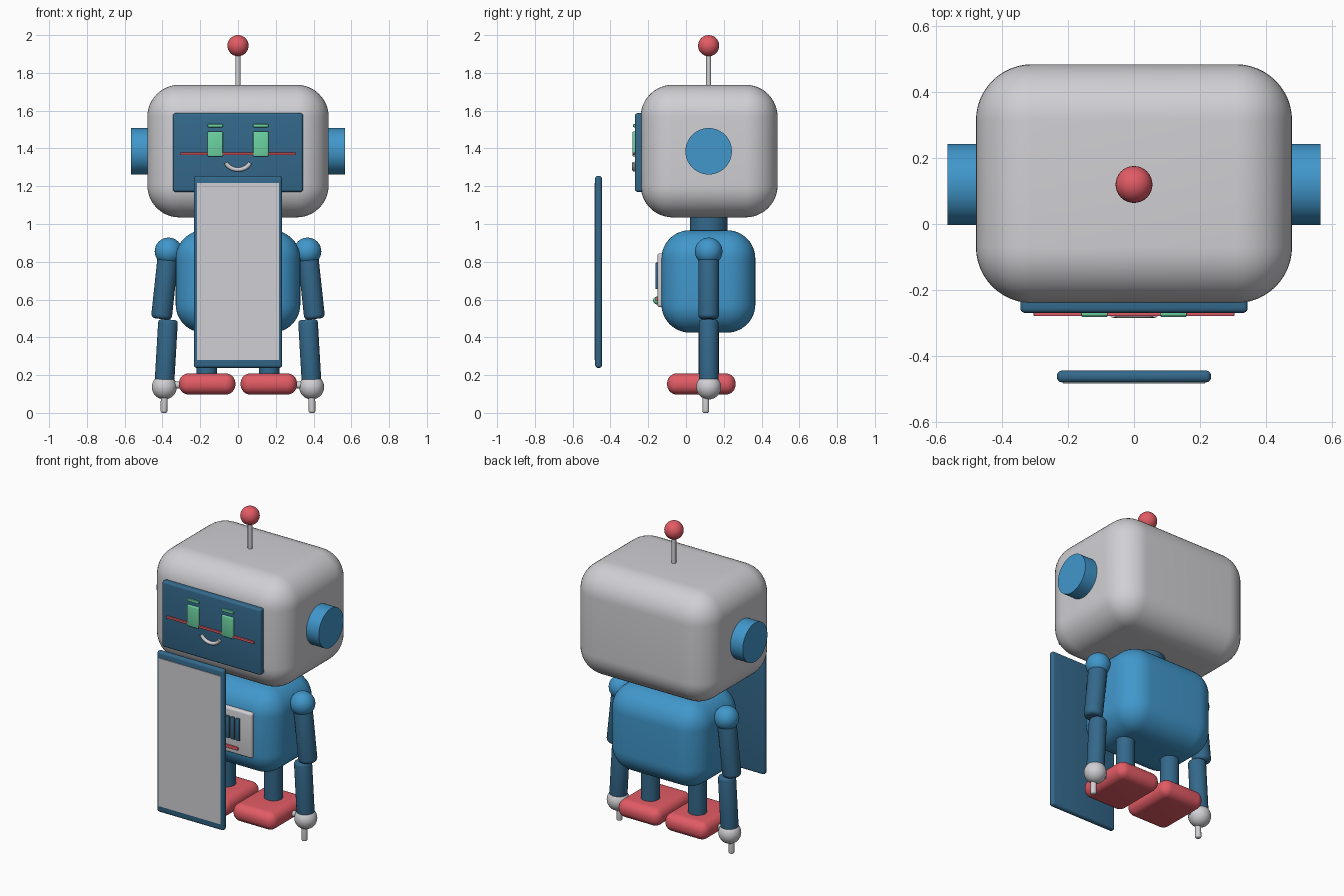
import bpy, math
from mathutils import Vector

if "Cube" in bpy.data.objects:
    bpy.data.objects.remove(bpy.data.objects["Cube"])


def material(name, rgb):
    m = bpy.data.materials.new(name)
    m.diffuse_color = (*rgb, 1)
    m.use_nodes = True
    m.node_tree.nodes["Principled BSDF"].inputs["Base Color"].default_value = m.diffuse_color
    return m


GREY = material("light grey", (0.63, 0.63, 0.66))
BLUE = material("bright blue", (0.052, 0.31, 0.60))
NAVY = material("dark blue", (0.034, 0.14, 0.26))
RED = material("soft red", (0.76, 0.105, 0.13))
GREEN = material("mint green", (0.15, 0.65, 0.36))
Y = 0.12  # depth of the body axis


def finish(ob, name, mat, bevel=0, segments=4):
    ob.name = name
    ob.data.materials.clear()
    ob.data.materials.append(mat)
    bpy.ops.object.transform_apply(location=False, rotation=False, scale=True)
    if bevel:
        b = ob.modifiers.new("rounding", 'BEVEL')
        b.width, b.segments = bevel, segments
        b.limit_method, b.angle_limit = 'ANGLE', math.radians(40)
        bpy.ops.object.modifier_apply(modifier=b.name)
    bpy.ops.object.shade_smooth_by_angle(angle=math.radians(35))
    return ob


def box(name, x, y, z, mat, bevel=0, segments=4):
    """Rounded box from (min, max) ranges."""
    bpy.ops.mesh.primitive_cube_add(size=1, location=[sum(r) / 2 for r in (x, y, z)])
    ob = bpy.context.object
    ob.scale = [r[1] - r[0] for r in (x, y, z)]
    return finish(ob, name, mat, bevel, segments)


def rod(name, a, b, r, mat, bevel=0, sides=32):
    """Cylinder from point a to point b."""
    a, b = Vector(a), Vector(b)
    bpy.ops.mesh.primitive_cylinder_add(vertices=sides, radius=r, depth=(b - a).length,
                                        location=(a + b) / 2)
    ob = bpy.context.object
    ob.rotation_euler = (b - a).to_track_quat('Z', 'Y').to_euler()
    return finish(ob, name, mat, bevel)


def ball(name, loc, r, mat):
    bpy.ops.mesh.primitive_uv_sphere_add(segments=32, ring_count=16, radius=r, location=loc)
    return finish(bpy.context.object, name, mat)


# Head, antenna and neck
box("head", (-0.48, 0.48), (-0.24, 0.485), (1.035, 1.737), GREY, 0.17, 12)
rod("antenna_stem", (0, Y, 1.70), (0, Y, 1.91), 0.013, GREY)
ball("antenna_ball", (0, Y, 1.944), 0.056, RED)
rod("neck", (0, Y, 0.92), (0, Y, 1.08), 0.1, NAVY)

# Face
box("face_screen", (-0.345, 0.345), (-0.27, -0.22), (1.17, 1.587), NAVY, 0.014)
box("face_line", (-0.305, 0.305), (-0.28, -0.265), (1.364, 1.378), RED, 0.003, 2)
mouth = bpy.data.curves.new("mouth", 'CURVE')
mouth.dimensions = '3D'
mouth.bevel_depth, mouth.bevel_resolution, mouth.use_fill_caps = 0.011, 4, True
arc = mouth.splines.new('POLY')
arc.points.add(16)
for i, p in enumerate(arc.points):
    t = math.radians(200 + 140 * i / 16)
    p.co = (0.068 * math.cos(t), -0.274, 1.343 + 0.055 * math.sin(t), 1)
mouth.materials.append(GREY)
bpy.context.collection.objects.link(bpy.data.objects.new("mouth", mouth))

# Torso with chest panel
box("torso", (-0.33, 0.33), (-0.13, 0.367), (0.425, 0.967), BLUE, 0.15, 12)
box("chest_panel", (-0.2, 0.2), (-0.152, -0.11), (0.56, 0.845), GREY, 0.014)
for i in range(7):
    x = (i - 3) * 0.036
    box("chest_vent", (x - 0.014, x + 0.014), (-0.162, -0.145), (0.655, 0.795), NAVY, 0.004, 2)
box("chest_bar", (-0.04, 0.11), (-0.162, -0.145), (0.592, 0.612), RED, 0.004, 2)
ball("chest_button", (-0.12, -0.153, 0.595), 0.021, GREEN)

# Parts in left and right pairs
for s, side in ((-1, "left"), (1, "right")):
    def span(a, b):
        return sorted((s * a, s * b))

    rod(side + "_ear", (s * 0.44, Y, 1.385), (s * 0.567, Y, 1.385), 0.123, BLUE, sides=48)
    box(side + "_eye", span(0.08, 0.161), (-0.283, -0.262), (1.357, 1.49), GREEN, 0.006, 3)
    box(side + "_eyebrow", span(0.08, 0.161), (-0.28, -0.262), (1.512, 1.529), GREEN, 0.004, 2)

    # Arm
    ball(side + "_shoulder", (s * 0.368, Y, 0.855), 0.073, BLUE)
    rod(side + "_upper_arm", (s * 0.366, Y, 0.87), (s * 0.406, Y, 0.497), 0.055, NAVY, 0.022)
    rod(side + "_forearm", (s * 0.37, Y, 0.494), (s * 0.39, Y, 0.15), 0.052, NAVY, 0.018)
    ball(side + "_hand", (s * 0.39, Y, 0.137), 0.066, GREY)
    rod(side + "_finger", (s * 0.39, Y - 0.015, 0.12), (s * 0.392, Y - 0.015, 0), 0.018, GREY, 0.01, 20)
    rod(side + "_thumb", (s * 0.37, Y - 0.01, 0.147), (s * 0.285, Y - 0.01, 0.147), 0.018, GREY, 0.01, 20)

    # Leg and foot
    rod(side + "_leg", (s * 0.165, Y, 0.16), (s * 0.165, Y, 0.48), 0.055, NAVY)
    box(side + "_foot", span(0.014, 0.312), (-0.1, 0.262), (0.097, 0.209), RED, 0.052, 8)

# Large board standing in front
box("board", (-0.234, 0.234), (-0.481, -0.445), (0.238, 1.255), NAVY, 0.0155)
box("board_sheet", (-0.216, 0.216), (-0.485, -0.478), (0.28, 1.216), GREY)
